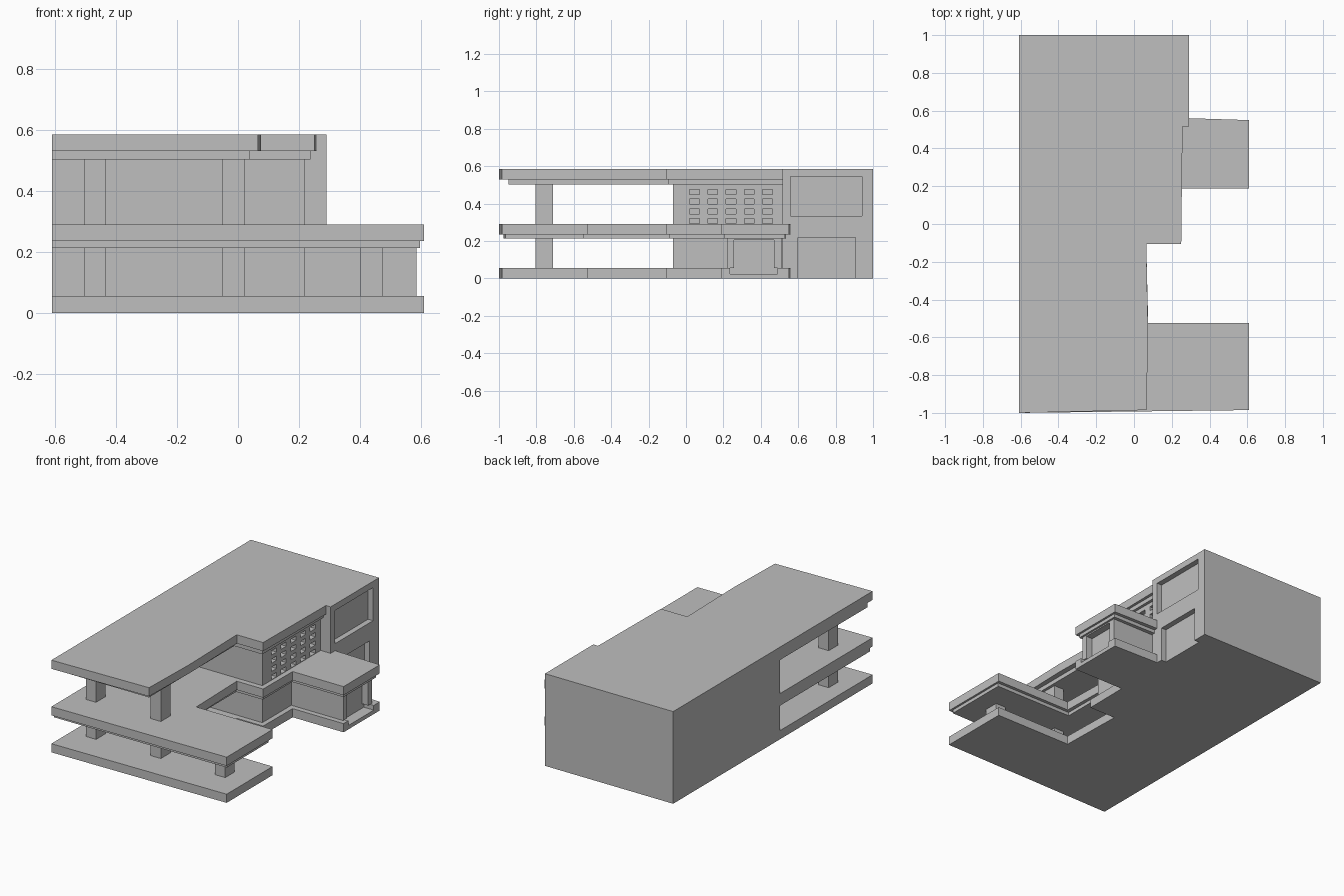
import bpy
import bmesh

cube = bpy.data.objects.get("Cube")
if cube:
    bpy.data.objects.remove(cube, do_unlink=True)

# One plain colour for the whole building
GREY = (0.52, 0.52, 0.52, 1.0)
concrete = bpy.data.materials.new("concrete_grey")
concrete.use_nodes = True
concrete.diffuse_color = GREY
concrete.node_tree.nodes["Principled BSDF"].inputs["Base Color"].default_value = GREY


def finish(name, bm):
    bmesh.ops.recalc_face_normals(bm, faces=bm.faces)
    mesh = bpy.data.meshes.new(name)
    bm.to_mesh(mesh)
    bm.free()
    mesh.materials.append(concrete)
    obj = bpy.data.objects.new(name, mesh)
    bpy.context.collection.objects.link(obj)
    return obj


def prism(name, outline, low, high):
    """Extrude a plan outline between two heights."""
    bm = bmesh.new()
    face = bm.faces.new([bm.verts.new((x, y, low)) for x, y in outline])
    ext = bmesh.ops.extrude_face_region(bm, geom=[face])
    moved = [g for g in ext["geom"] if isinstance(g, bmesh.types.BMVert)]
    bmesh.ops.translate(bm, verts=moved, vec=(0, 0, high - low))
    return finish(name, bm)


def boxes(name, ranges):
    """One mesh of separate boxes, each given as x, y and z ranges."""
    bm = bmesh.new()
    for spans in ranges:
        made = bmesh.ops.create_cube(bm, size=1)
        for v in made["verts"]:
            v.co = [lo if c < 0 else hi for c, (lo, hi) in zip(v.co, spans)]
    return finish(name, bm)


def cut(obj, ranges):
    """Cut box-shaped recesses out of a part."""
    cutter = boxes("recess_cutter", ranges)
    cutter.hide_render = True
    mod = obj.modifiers.new("recesses", "BOOLEAN")
    mod.operation = "DIFFERENCE"
    mod.solver = "EXACT"
    mod.object = cutter
    bpy.context.view_layer.objects.active = obj
    bpy.ops.object.modifier_apply(modifier=mod.name)
    bpy.data.objects.remove(cutter, do_unlink=True)


LEFT, JOIN, BLOCK = -0.61, 0.515, 0.29

# Rear block with two recessed panels
block = boxes("rear_block", [((LEFT, BLOCK), (JOIN, 1), (0, 0.585))])
cut(block, [
    ((0.255, 0.4), (0.56, 0.94), (0.335, 0.545)),
    ((0.255, 0.4), (0.60, 0.905), (-0.1, 0.22)),
])

# Ground and middle slabs share one outline with a notch and two wings
slab = [(LEFT, -1), (0.61, -0.985), (0.61, -0.525), (0.075, -0.525),
        (0.065, -0.105), (0.25, -0.105), (0.253, 0.187), (0.61, 0.187),
        (0.61, 0.55), (BLOCK, 0.56), (BLOCK, JOIN), (LEFT, JOIN)]
slab_lip = [(LEFT, -0.975), (0.597, -0.965), (0.597, -0.545), (0.05, -0.545),
            (0.05, -0.09), (0.237, -0.09), (0.237, 0.205), (0.597, 0.205),
            (0.597, 0.53), (BLOCK, 0.535), (BLOCK, JOIN), (LEFT, JOIN)]
ground = prism("ground_slab", slab, 0, 0.055)
cut(ground, [((0.54, 0.7), (0.235, 0.49), (0.025, 0.1))])
prism("middle_slab", slab, 0.235, 0.29)
prism("middle_slab_lip", slab_lip, 0.213, 0.235)

# Roof slab and its lip
roof = [(LEFT, -1), (0.065, -0.985), (0.075, -0.6), (0.065, -0.105),
        (0.25, -0.105), (0.257, JOIN), (LEFT, JOIN)]
roof_lip = [(LEFT, -0.95), (0.04, -0.95), (0.04, -0.095),
            (0.238, -0.095), (0.238, JOIN), (LEFT, JOIN)]
prism("roof_slab", roof, 0.53, 0.585)
prism("roof_slab_lip", roof_lip, 0.503, 0.53)

# Lower storey with a side room and its window recess
lower = prism("lower_walls", [
    (LEFT, -0.07), (0.22, -0.07), (0.22, 0.22), (0.585, 0.22),
    (0.585, 0.51), (0.28, 0.51), (0.28, JOIN), (LEFT, JOIN)], 0.055, 0.213)
cut(lower, [((0.54, 0.7), (0.257, 0.47), (0.0, 0.205))])

# Upper storey with a grid of small window niches
upper = boxes("upper_walls", [((LEFT, 0.22), (-0.07, JOIN), (0.29, 0.503))])
niches = []
for col in range(5):
    for row in range(4):
        y, z = 0.02 + 0.0975 * col, 0.293 + 0.052 * row
        niches.append(((0.185, 0.3), (y, y + 0.052), (z, z + 0.027)))
cut(upper, niches)

# Columns under the middle slab and under the roof
for storey, low, high, places in (
        ("lower", 0.055, 0.213, (-0.505, -0.05, 0.402)),
        ("upper", 0.29, 0.503, (-0.505, -0.05))):
    for i, x in enumerate(places):
        boxes(f"{storey}_column_{i + 1}",
              [((x, x + 0.072), (-0.805, -0.71), (low, high))])
